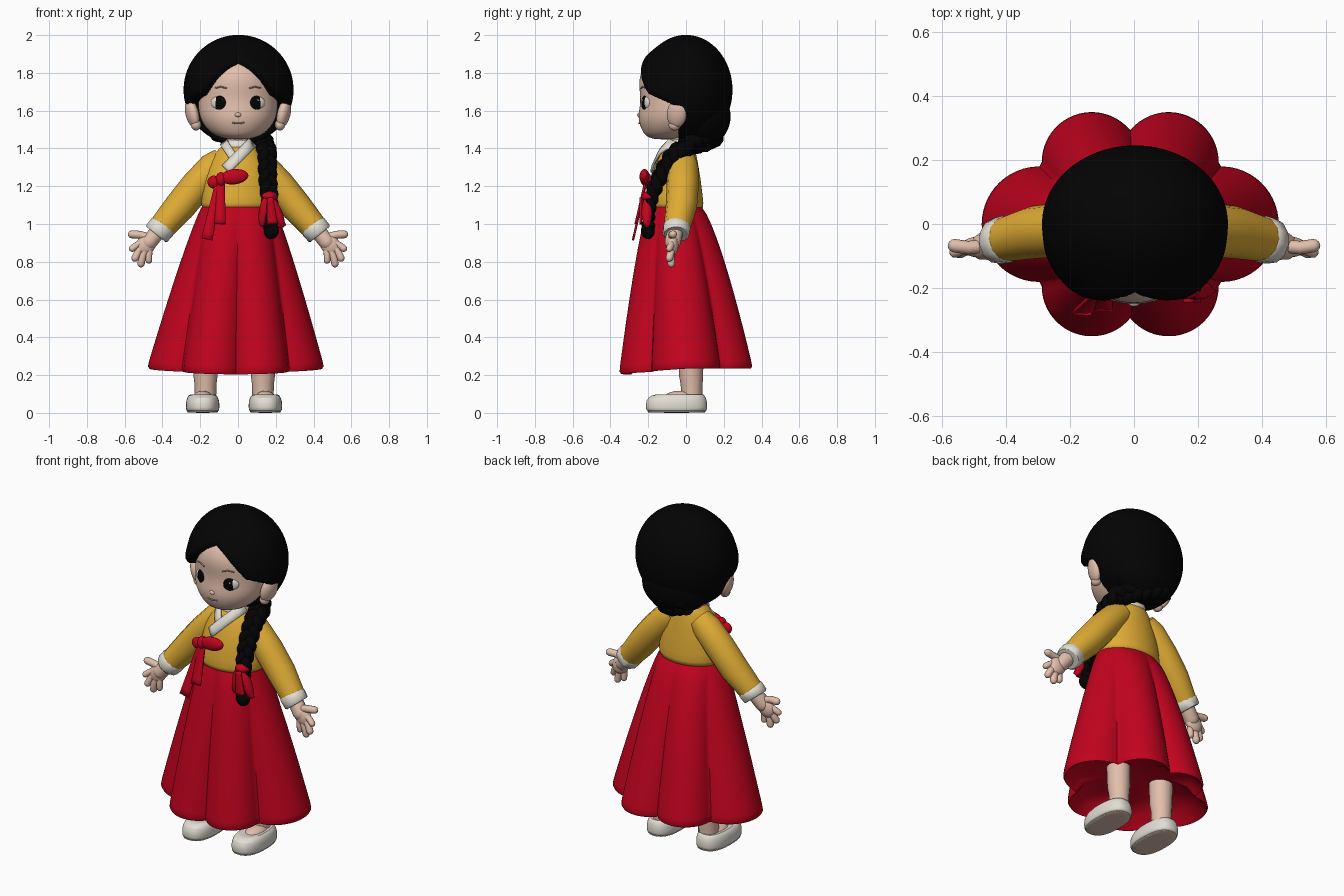
import bpy, bmesh
from math import sin, cos, pi, sqrt, radians, exp
from mathutils import Vector

if "Cube" in bpy.data.objects:
    bpy.data.objects.remove(bpy.data.objects["Cube"], do_unlink=True)


def material(name, r, g, b):
    m = bpy.data.materials.new(name)
    m.use_nodes = True
    m.diffuse_color = (r, g, b, 1)
    m.node_tree.nodes["Principled BSDF"].inputs["Base Color"].default_value = (r, g, b, 1)
    return m


RED = material("crimson cloth", .54, .001, .013)
GOLD = material("golden cloth", .74, .41, .035)
SKIN = material("skin", .76, .52, .41)
WHITE = material("off white", .76, .73, .66)
BLACK = material("black hair", .001, .001, .001)
BROWN = material("brow brown", .4, .24, .18)
LIPS = material("lip pink", .58, .3, .24)
TAN = material("tan sole", .72, .55, .44)


def finish(ob, mat, angle=45):
    ob.data.materials.append(mat)
    bpy.ops.object.select_all(action='DESELECT')
    ob.select_set(True)
    bpy.context.view_layer.objects.active = ob
    if ob.type == 'CURVE':
        bpy.ops.object.convert(target='MESH')
        ob = bpy.context.object
    bpy.ops.object.shade_smooth_by_angle(angle=radians(angle))
    return ob


def from_bmesh(name, bm, mat, angle=45):
    bmesh.ops.recalc_face_normals(bm, faces=bm.faces)
    me = bpy.data.meshes.new(name)
    bm.to_mesh(me)
    bm.free()
    ob = bpy.data.objects.new(name, me)
    bpy.context.collection.objects.link(ob)
    return finish(ob, mat, angle)


def ball(name, loc, size, mat, rot=(0, 0, 0), shape=None, seg=32):
    """Ellipsoid, optionally reshaped point by point."""
    bm = bmesh.new()
    bmesh.ops.create_uvsphere(bm, u_segments=seg, v_segments=seg * 5 // 8, radius=1)
    for v in bm.verts:
        v.co = Vector(a * b for a, b in zip(v.co, size))
        if shape:
            v.co = shape(v.co)
    ob = from_bmesh(name, bm, mat, 60)
    ob.location, ob.rotation_euler = loc, rot
    return ob


def skin_rings(name, rings, mat, angle=45):
    """Join closed rings of points into one capped surface."""
    bm = bmesh.new()
    vs = [[bm.verts.new(p) for p in ring] for ring in rings]
    n = len(vs[0])
    for a, b in zip(vs, vs[1:]):
        for i in range(n):
            bm.faces.new((a[i], a[(i + 1) % n], b[(i + 1) % n], b[i]))
    bm.faces.new(vs[0])
    bm.faces.new(vs[-1])
    return from_bmesh(name, bm, mat, angle)


def loft(name, rows, mat, x=0, power=1, n=40):
    """Stack of ovals given as (z, centre y, half width, half depth)."""
    def oval(z, cy, hx, hy):
        out = []
        for i in range(n):
            c, s = cos(2 * pi * i / n), sin(2 * pi * i / n)
            k = (abs(c) ** (2 * power) + abs(s) ** (2 * power)) ** (-.5 / power)
            out.append((x + hx * c * k, cy + hy * s * k, z))
        return out
    ob = skin_rings(name, [oval(*r) for r in rows], mat)
    sub = ob.modifiers.new("round", 'SUBSURF')
    sub.levels = sub.render_levels = 1


def front_of(rows, x, z):
    """Depth of the front of a loft at a given x and z."""
    for a, b in zip(rows, rows[1:]):
        if z <= b[0] or b is rows[-1]:
            f = min(1, (z - a[0]) / (b[0] - a[0]))
            cy, hx, hy = (p + (q - p) * f for p, q in zip(a[1:], b[1:]))
            return cy - hy * sqrt(max(0, 1 - (x / hx) ** 2))


def tube(name, pts, radii, mat, rounded=True):
    """Round tube through points with a radius at each."""
    pts = [Vector(p) for p in pts]
    radii = list(radii) if isinstance(radii, (list, tuple)) else [radii] * len(pts)
    if rounded:
        d, r = (pts[-1] - pts[-2]).normalized(), radii[-1]
        pts += [pts[-1] + d * r * k for k in (.5, .85, 1)]
        radii += [r * k for k in (.87, .52, .1)]
    cu = bpy.data.curves.new(name, 'CURVE')
    cu.dimensions = '3D'
    cu.bevel_depth, cu.bevel_resolution, cu.use_fill_caps = 1, 4, True
    sp = cu.splines.new('POLY')
    sp.points.add(len(pts) - 1)
    for q, p, r in zip(sp.points, pts, radii):
        q.co, q.radius = (*p, 1), r
    ob = bpy.data.objects.new(name, cu)
    bpy.context.collection.objects.link(ob)
    finish(ob, mat, 60)


def smooth(t):
    t = max(0, min(1, t))
    return t * t * (3 - 2 * t)


# --- skirt: six round pleats growing out of an oval waist, closed underneath ---
LOBES = [(s * .288, 0, .183) for s in (-1, 1)] + [(s * .122, t * .197, .158) for s in (-1, 1) for t in (-1, 1)]


def pleat(c, s):
    best = 0
    for cx, cy, r in LOBES:
        b = c * cx + s * cy
        disc = b * b - cx * cx - cy * cy + r * r
        if disc >= 0:
            best = max(best, b + sqrt(disc))
    return best


def skirt_ring(f, scale=1):
    ring = []
    for i in range(144):
        c, s = cos(pi * i / 72), sin(pi * i / 72)
        wx, wy, r = f ** .88, f ** .72, pleat(c, s) * scale
        hem = .204 + .03 * min(1, 1 + s)
        ring.append(((1 - wx) * .192 * c + wx * (r * c - .012),
                     (1 - wy) * (.143 * s - .06) + wy * r * s, 1.09 + (hem - 1.09) * f))
    return ring


rings = [skirt_ring(f / 20 * .95) for f in range(21)]
rings += [skirt_ring(f, k) for f, k in ((.985, .995), (1, .97), (.99, .94), (.93, .85), (.89, .6), (.88, .1))]
skin_rings("skirt", rings, RED, 50)

# --- jacket, neck and collar ---
JACKET = [(1.07, -.056, .196, .15), (1.1, -.056, .197, .15), (1.2, -.055, .188, .138),
          (1.3, -.05, .165, .118), (1.38, -.04, .12, .092), (1.43, -.03, .075, .07)]
loft("jacket", JACKET, GOLD)
tube("neck", [(0, -.03, 1.36), (0, -.03, 1.52)], .06, SKIN, False)
loft("collar_back", [(1.37, -.03, .095, .085), (1.42, -.03, .085, .08), (1.455, -.025, .072, .07)], WHITE)


def plate(name, a, b, wa, wb, mat, depth):
    """Flat strip from a to b (x, z) laid on a depth function."""
    bm, a, b = bmesh.new(), Vector(a), Vector(b)
    side = Vector((-(b - a).y, (b - a).x)).normalized()
    rows = []
    for i in range(9):
        f = i / 8
        row = [a.lerp(b, f) + side * (wa + (wb - wa) * f) * k for k in (-1, 0, 1)]
        rows.append([bm.verts.new((p.x, depth(p.x, p.y), p.y)) for p in row])
    for r, q in zip(rows, rows[1:]):
        for k in (0, 1):
            bm.faces.new((r[k], r[k + 1], q[k + 1], q[k]))
    m = from_bmesh(name, bm, mat).modifiers.new("thick", 'SOLIDIFY')
    m.thickness, m.offset = .012, 0


plate("collar_under", (-.075, 1.43), (-.02, 1.345), .022, .022, WHITE, lambda x, z: front_of(JACKET, x, z) - .006)
plate("collar_over", (.075, 1.43), (-.065, 1.29), .028, .026, WHITE, lambda x, z: front_of(JACKET, x, z) - .012)

# --- chest bow with hanging ties ---
ball("bow_loop", (-.02, -.22, 1.25), (.075, .026, .04), RED, (0, -.12, 0))
ball("bow_knot", (-.09, -.212, 1.237), (.028, .03, .038), RED)
ball("bow_end", (-.128, -.205, 1.222), (.034, .024, .034), RED, (0, .6, 0))
hang = lambda x, z: -.215 - (1.2 - z) * .23
plate("long_tie", (-.1, 1.22), (-.165, .92), .02, .03, RED, hang)
plate("short_tie", (-.09, 1.22), (-.095, 1.0), .02, .03, RED, lambda x, z: hang(x, z) - .006)

# --- arms, hands, legs and shoes ---
for s, side in ((1, "left"), (-1, "right")):
    tube(side + "_sleeve", [(s * .08, -.015, 1.34), (s * .13, -.015, 1.3), (s * .22, -.018, 1.2),
         (s * .31, -.025, 1.09), (s * .405, -.048, .98)], [.068, .082, .085, .083, .07], GOLD, False)
    tube(side + "_cuff", [(s * .395, -.047, .992), (s * .4, -.048, .985), (s * .43, -.053, .95),
         (s * .434, -.053, .945)], [.068, .074, .072, .064], WHITE, False)
    tube(side + "_wrist", [(s * .42, -.055, .965), (s * .47, -.07, .905)], [.042, .044], SKIN)
    ball(side + "_palm", (s * .488, -.072, .89), (.05, .032, .062), SKIN, (0, -s * .6, 0))
    thumb = ((.475, .93), (.52, .943), (.562, .945), .021)
    fingers = [((.505, .905), (.54, .885), (.56, .87), .018), ((.505, .885), (.53, .85), (.545, .82), .02),
               ((.49, .87), (.507, .825), (.513, .79), .02), ((.47, .87), (.472, .835), (.472, .808), .018)]
    for i, (a, b, c, r) in enumerate([thumb] + fingers):
        y, tip = (-.07, -.068) if i == 0 else (-.076, -.088 if i < 3 else -.078)
        tube(f"{side}_{'finger' if i else 'thumb'}_{i}",
             [(s * a[0], y, a[1]), (s * b[0], y - .004, b[1]), (s * c[0], tip, c[1])], r, SKIN)
    x = s * .166 - .021
    ankle = s * .152 - .02
    tube(side + "_leg", [(ankle, .03, .06), (ankle, .03, .15), (ankle, .027, .2), (ankle, .025, .36)],
         [.056, .058, .064, .068], SKIN, False)
    ball(side + "_instep", (x, -.03, .075), (.054, .09, .042), SKIN)
    loft(side + "_sole", [(0, -.05, .08, .152), (.006, -.05, .083, .156), (.012, -.05, .083, .156)], TAN, x, 1.25)
    loft(side + "_shoe", [(.008, -.05, .084, .157), (.012, -.05, .087, .16), (.045, -.05, .09, .164),
         (.082, -.05, .084, .156), (.102, -.035, .066, .125), (.09, -.02, .05, .1)], WHITE, x, 1.25)

# --- head and face ---
HEAD = [(1.448, -.11, .04, .04), (1.453, -.108, .075, .075), (1.467, -.1, .118, .115), (1.49, -.085, .152, .145),
        (1.53, -.07, .187, .178), (1.58, -.06, .208, .195), (1.64, -.05, .212, .19), (1.7, -.05, .212, .195),
        (1.76, -.05, .205, .202), (1.82, -.05, .185, .182), (1.88, -.05, .14, .135), (1.93, -.05, .05, .05)]
loft("head", HEAD, SKIN)
ball("nose", (0, -.246, 1.578), (.018, .013, .012), SKIN)
for s, side in ((1, "left"), (-1, "right")):
    ball(side + "_ear", (s * .243, -.048, 1.585), (.033, .054, .078), SKIN, (-.2, s * .2, -s * .3))
    ball(side + "_earlobe", (s * .222, -.06, 1.525), (.027, .032, .03), SKIN)
    eye = front_of(HEAD, .095, 1.64)
    ball(side + "_eye_white", (s * .102, eye + .009, 1.642), (.044, .016, .035), WHITE, (0, 0, s * .42))
    ball(side + "_eye", (s * .094, eye + .006, 1.64), (.037, .019, .043), BLACK, (0, 0, s * .42))
    ball(side + "_eye_glint", (s * .094 + .012, eye - .011, 1.656), (.005, .004, .006), WHITE)
    tube(side + "_brow", [(s * x, front_of(HEAD, x, z), z)
         for x, z in ((.06, 1.718), (.09, 1.727), (.12, 1.72))], .004, BROWN)
tube("mouth", [(x, front_of(HEAD, x, 1.533), 1.533 + x * x * 4) for x in (-.03, -.015, 0, .015, .03)], .004, LIPS)


# --- hair: cap that dips under the hairline, with a centre parting ---
def cap(p):
    z, ax = p.z + 1.71, abs(p.x)
    line = max(1.865 - .32 * ax - 3 * ax * ax, 1.6 - .5 * p.y)
    tuck = min(smooth((line - z) / .025), smooth((-.03 - p.y) / .03))
    part = .03 * exp(-(p.x / .012) ** 2) * smooth((-.1 - p.y) / .06)
    lip = .03 * smooth((z - line) / .02) * smooth((line + .12 - z) / .1) * smooth(-p.y / .1)
    if p.y < 0:
        p.y *= 1 + .1 * smooth((1.95 - z) / .15)
    return p * (1 - .32 * tuck - part + lip * (1 - tuck))


ball("hair_cap", (.003, 0, 1.71), (.291, .246, .291), BLACK, shape=cap, seg=128)
ball("hair_back", (.005, .09, 1.57), (.205, .146, .16), BLACK)

# --- braid: three woven strands from the nape over the left shoulder ---
PATH = [Vector(p) for p in ((-.1, .15, 1.51), (-.01, .15, 1.475), (.08, .1, 1.445), (.14, .02, 1.42),
        (.15, -.065, 1.37), (.155, -.13, 1.27), (.165, -.18, 1.16), (.172, -.2, 1.06), (.175, -.2, .97))]


def along(t):
    t = min(t, len(PATH) - 1.0001)
    i = int(t)
    return PATH[i].lerp(PATH[i + 1], t - i)


for k in range(3):
    pts, radii = [], []
    for j in range(121):
        t = j / 120 * (len(PATH) - 1)
        tangent = (along(t + .3) - along(max(0, t - .3))).normalized()
        out = Vector((.35, -1, .2)) if t > 3 else Vector((0, 1, -.3))
        wide = tangent.cross(out).normalized()
        deep = wide.cross(tangent)
        size = 1.16 - .07 * t
        a = t * 4.2 + k * 2 * pi / 3
        pts.append(along(t) + (wide * sin(a) * .03 + deep * sin(2 * a) * .016) * size)
        radii.append(.036 * size)
    tube(f"braid_strand_{k + 1}", pts, radii, BLACK)
ball("braid_tip", (.176, -.202, .965), (.04, .036, .045), BLACK)

# --- braid ribbon ---
ball("ribbon_knot", (.167, -.19, 1.145), (.042, .045, .03), RED)
for x, z, tilt in ((.138, 1.07, .15), (.208, 1.06, -.38)):
    ball("ribbon_loop", (x, -.207, z), (.026, .028, .085), RED, (0, tilt, 0))
plate("ribbon_tail", (.17, 1.14), (.182, 1.0), .016, .028, RED, lambda x, z: -.24)
plate("ribbon_side_tail", (.19, 1.12), (.235, .985), .012, .022, RED, lambda x, z: -.21)
